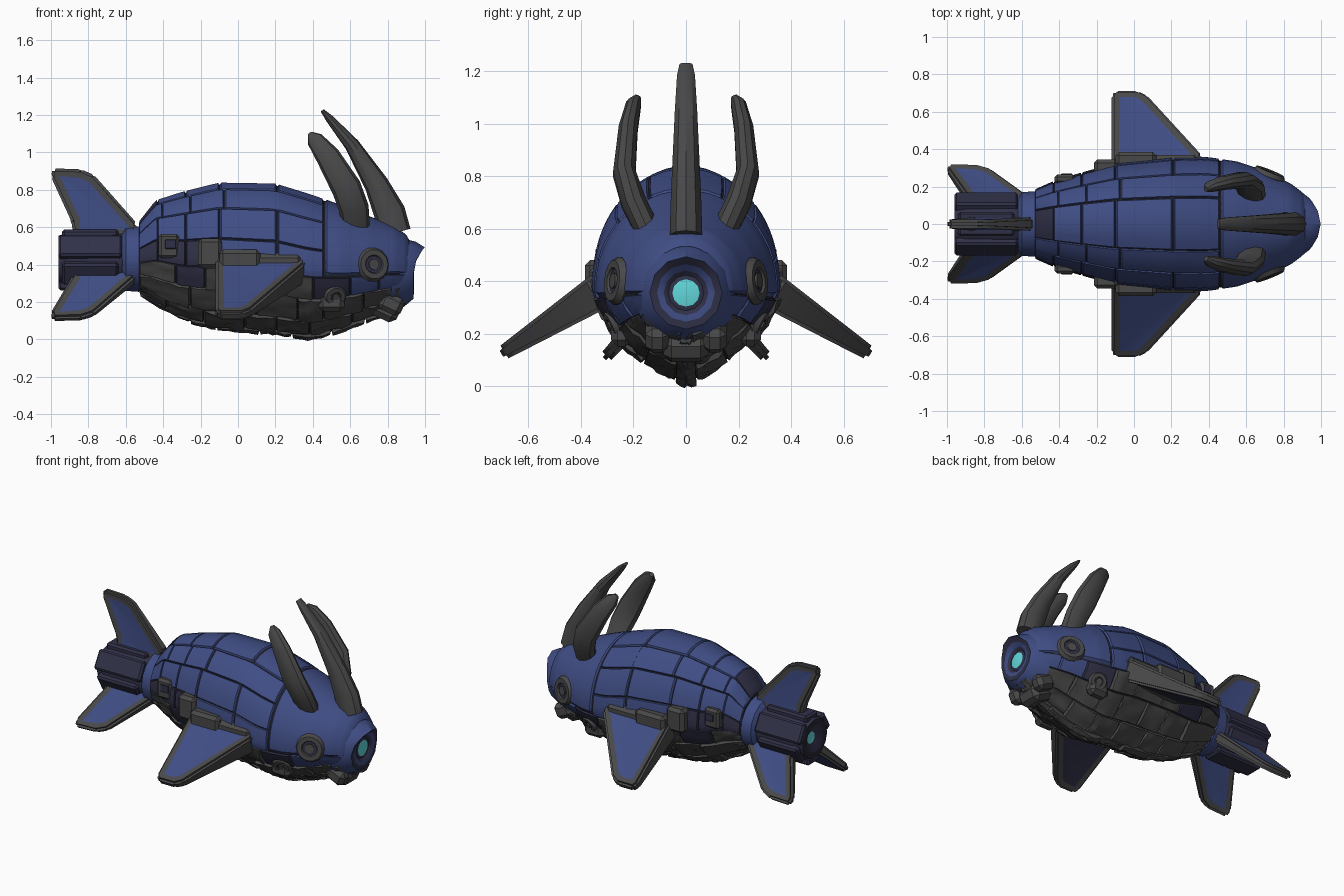
import bpy, bmesh, math, random
from mathutils import Vector, Matrix

random.seed(4)
if "Cube" in bpy.data.objects:
    bpy.data.objects.remove(bpy.data.objects["Cube"])


def material(name, rgb):
    m = bpy.data.materials.new(name)
    m.use_nodes = True
    m.diffuse_color = (*rgb, 1)
    m.node_tree.nodes["Principled BSDF"].inputs["Base Color"].default_value = (*rgb, 1)
    return m


MATS = [material("hull blue", (.05, .074, .23)), material("dark navy", (.03, .03, .065)),
        material("iron grey", (.066, .066, .067)), material("seam black", (.02, .02, .03)),
        material("glow cyan", (.12, .68, .7))]
BLUE, NAVY, GREY, SEAM, CYAN = range(5)
parts = []


def finish(name, bm, normals=True):
    if normals:
        bmesh.ops.recalc_face_normals(bm, faces=bm.faces)
    me = bpy.data.meshes.new(name)
    bm.to_mesh(me)
    bm.free()
    for m in MATS:
        me.materials.append(m)
    ob = bpy.data.objects.new(name, me)
    bpy.context.collection.objects.link(ob)
    parts.append(ob)
    return ob


def loft(name, rings, mats):
    """Skin closed rings; mats holds one colour per band plus the end cap."""
    bm = bmesh.new()
    rows = [[bm.verts.new(p) for p in r] for r in rings]
    n = len(rows[0])
    for k, (a, b) in enumerate(zip(rows, rows[1:])):
        for i in range(n):
            j = (i + 1) % n
            bm.faces.new((a[i], a[j], b[j], b[i])).material_index = mats[min(k, len(mats) - 1)]
    bm.faces.new(rows[0][::-1]).material_index = mats[0]
    bm.faces.new(rows[-1]).material_index = mats[-1]
    return finish(name, bm)


def lathe(name, profile, zc, mats, sides=12):
    """Profile points: x, radius, forward lean of the upper half."""
    rings = []
    for x, r, lean in profile:
        ring = []
        for i in range(sides):
            t = math.tau * i / sides
            ring.append((x + lean * max(0, math.sin(t)) ** 2, r * math.cos(t), zc + r * math.sin(t)))
        rings.append(ring)
    return loft(name, rings, mats)


def block(name, centre, size, mat, rot=None, bevel=.015):
    bm = bmesh.new()
    bmesh.ops.create_cube(bm, size=1)
    bmesh.ops.scale(bm, vec=size, verts=bm.verts)
    bmesh.ops.bevel(bm, geom=bm.edges[:], offset=bevel, segments=1, affect='EDGES')
    if rot:
        bm.transform(rot)
    bmesh.ops.translate(bm, vec=centre, verts=bm.verts)
    for f in bm.faces:
        f.material_index = mat
    return finish(name, bm)


# Hull shape: x, half width, top, bottom
STATIONS = [(-.53, .175, .62, .26), (-.44, .215, .735, .2), (-.3, .26, .78, .12), (-.1, .315, .83, .07),
            (.2, .345, .825, .04), (.38, .35, .77, .02), (.55, .325, .71, .06), (.7, .275, .65, .12),
            (.84, .205, .595, .17), (.94, .13, .52, .23)]


def hull(x, deg, off=0):
    for a, b in zip(STATIONS, STATIONS[1:]):
        if x <= b[0]:
            break
    f = (x - a[0]) / (b[0] - a[0])
    w, top, bot = (p + (q - p) * f for p, q in zip(a[1:], b[1:]))
    zc = bot + (top - bot) * .47
    c, s = math.cos(math.radians(deg)), math.sin(math.radians(deg))
    if s >= 0:
        y, z = w * c, zc + (top - zc) * s
    else:
        y = w * math.copysign(abs(c) ** 1.4, c)
        z = zc - (zc - bot) * abs(s) ** 1.4
    return Vector((x, y + off * c, z + off * s))


# Dark core that shows between the plates
core_x = [-.53 + 1.4 * i / 40 for i in range(41)]
loft("hull_core", [[hull(x, d) for d in range(0, 360, 6)] for x in core_x], [SEAM])


def plate(bm, x0, x1, d0, d1, mat, rough=0, n=7):
    us = [0, .035] + [.035 + .93 * i / (n - 2) for i in range(1, n - 2)] + [.965, 1]
    lift = .01 + random.uniform(-.3, 1) * rough
    grid = []
    for i, u in enumerate(us):
        row = []
        for j, v in enumerate(us):
            edge = i in (0, n) or j in (0, n)
            off = -.006 if edge else lift + random.uniform(-.5, .5) * rough
            row.append(bm.verts.new(hull(x0 + (x1 - x0) * u, d0 + (d1 - d0) * v, off)))
        grid.append(row)
    for i in range(n):
        for j in range(n):
            f = bm.faces.new((grid[i][j], grid[i + 1][j], grid[i + 1][j + 1], grid[i][j + 1]))
            f.material_index = mat
            f.normal_update()
            c = f.calc_center_median()
            if f.normal.dot(Vector((0, c.y, c.z - .41))) < 0:
                f.normal_flip()


# Armour plates on back and flanks
columns = [-.53, -.43, -.28, -.1, .21, .46]
bm = bmesh.new()
for x0, x1 in zip(columns, columns[1:]):
    plate(bm, x0, x1, 66, 114, NAVY if x1 < -.4 else BLUE)
    for d0, d1 in ((42, 66), (16, 42), (-12, 16)):
        shift = .025 if d0 == 42 and x1 < .4 else 0
        mat = NAVY if d0 < 0 and x1 < .1 else BLUE
        a = x0 + shift if x0 > -.5 else x0
        plate(bm, a, x1 + shift, d0, d1, mat)
        plate(bm, a, x1 + shift, 180 - d0, 180 - d1, mat)
finish("armour_plates", bm, False)

# One broad shell over the head
bm = bmesh.new()
plate(bm, .46, .915, -12, 192, BLUE, 0, 28)
finish("head_shell", bm, False)

# Rough rocky belly, with blue cheeks and navy flank patches along its upper edge
bm = bmesh.new()
bands = [-12, -34, -56, -78, -102, -124, -146, -168]
for k, (d0, d1) in enumerate(zip(bands, bands[1:])):
    cuts = [-.53] + [-.36 + .19 * i + .08 * (k % 2) + random.uniform(-.03, .03) for i in range(7)] + [.915]
    for x0, x1 in zip(cuts, cuts[1:]):
        mat = GREY
        if k in (0, len(bands) - 2):
            mat = BLUE if x1 > .7 else NAVY if x0 > .3 or -.4 < x0 < -.2 else GREY
        plate(bm, x0, x1, d0, d1, mat, .004 if mat != GREY else .015)
finish("belly_rocks", bm, False)

# Snout with glowing lamp, and chin
lathe("snout", [(.82, .2, 0), (.9, .168, .05), (.938, .138, .06), (.94, .11, .03), (.938, .085, 0), (.925, .068, 0),
                (.93, .052, 0)], .355, [BLUE, BLUE, NAVY, BLUE, NAVY, NAVY, CYAN])
tilt = Matrix.Rotation(math.radians(25), 4, 'Y')
block("chin", (.78, 0, .165), (.17, .17, .11), GREY, tilt, .03)
for s in (1, -1):
    block("jaw_plate", (.82, s * .11, .19), (.13, .09, .1), GREY, tilt, .025)


def horn(name, path):
    """Path points: x, y, z, depth radius, width radius."""
    rings = []
    pts = [Vector(p[:3]) for p in path]
    for i, p in enumerate(path):
        d = (pts[min(i + 1, len(pts) - 1)] - pts[max(i - 1, 0)]).normalized()
        deep = Vector((0, 1, 0)).cross(d).normalized()
        wide = d.cross(deep)
        rings.append([pts[i] + deep * p[3] * math.cos(t) + wide * p[4] * math.sin(t)
                      for t in (math.tau * k / 10 for k in range(10))])
    loft(name, rings, [GREY])


horn("centre_horn", [(.84, 0, .57, .085, .065), (.81, 0, .68, .085, .062), (.74, 0, .83, .065, .055),
                     (.61, 0, 1.04, .04, .045), (.49, 0, 1.18, .022, .036), (.45, 0, 1.225, .01, .026)])
for s in (1, -1):
    horn("side_horn", [(.63, s * .15, .6, .075, .05), (.62, s * .2, .7, .08, .05), (.58, s * .235, .81, .08, .045),
                       (.48, s * .22, .98, .065, .038), (.41, s * .2, 1.07, .045, .03),
                       (.385, s * .185, 1.1, .015, .015)])


def fin(name, profile, origin, span, thick, tip_thick, inset, faces):
    """Tapered slab from an outline of (x, span) points with inset side panels."""
    span = Vector(span).normalized()
    normal = Vector((0, -span.z, span.y))
    if normal.z < 0:
        normal.negate()
    far = max(p[1] for p in profile)
    bm = bmesh.new()
    sides = []
    for sign in (1, -1):
        vs = []
        for x, s in profile:
            h = sign * .5 * (thick + (tip_thick - thick) * max(s, 0) / far)
            vs.append(bm.verts.new(Vector(origin) + Vector((x, 0, 0)) + span * s + normal * h))
        sides.append(vs)
        bm.faces.new(vs)
    n = len(profile)
    for i in range(n):
        j = (i + 1) % n
        bm.faces.new((sides[0][i], sides[0][j], sides[1][j], sides[1][i]))
    bmesh.ops.recalc_face_normals(bm, faces=bm.faces)
    bmesh.ops.bevel(bm, geom=bm.edges[:], offset=.014, segments=2, affect='EDGES')
    for f in bm.faces:
        f.material_index = GREY
    big = sorted(bm.faces, key=lambda f: -f.calc_area())[:2]
    bmesh.ops.inset_individual(bm, faces=big, thickness=inset, depth=-.004)
    for f in big:
        f.material_index = faces[0] if f.normal.dot(normal) > 0 else faces[1]
    finish(name, bm)


# Side fins with their root housings
side_outline = [(-.12, -.06), (.35, -.06), (.36, .03), (.07, .43), (.02, .46), (-.1, .46), (-.12, .43)]
for s in (1, -1):
    fin("side_fin", side_outline, (0, s * .315, .37), (0, s * .8, -.51), .145, .055, .034, (BLUE, NAVY))
    block("fin_root", (.12, s * .315, .38), (.46, .11, .17), GREY, None, .03)
    block("fin_root_cap", (.01, s * .34, .425), (.22, .09, .11), GREY, None, .02)
    block("rear_flank_block", (-.15, s * .3, .46), (.13, .09, .16), GREY, None, .02)
    block("flank_vent", (-.37, s * .24, .5), (.11, .05, .13), GREY)
    block("vent_slot", (-.36, s * .264, .51), (.06, .012, .05), NAVY, None, .003)

# Tail neck, thruster and nozzle
lathe("tail_neck", [(-.5, .15, 0), (-.53, .175, 0), (-.6, .17, 0), (-.62, .14, 0)], .43, [BLUE], 16)
lathe("thruster", [(-.58, .13, 0), (-.64, .15, 0), (-.9, .148, 0), (-.96, .13, 0), (-.96, .09, 0), (-.93, .04, 0)],
      .425, [NAVY, NAVY, NAVY, SEAM, NAVY, CYAN])
for k in range(6):
    a = math.radians(60 * k + 30)
    block("thruster_slat", (-.79, .138 * math.cos(a), .425 + .138 * math.sin(a)),
          (.34 - .04 * (k % 2), .05, .13), NAVY, Matrix.Rotation(a, 4, 'X'), .012)

# Three tail fins around the thruster
tail_outline = [(-.55, .1), (-.54, .17), (-.77, .43), (-.84, .46), (-.99, .465), (-1, .42), (-.89, .18), (-.88, .1)]
for name, deg in (("top_tail_fin", 0), ("left_tail_fin", 138), ("right_tail_fin", -138)):
    a = math.radians(deg)
    fin(name, tail_outline, (0, 0, .45), (0, math.sin(a), math.cos(a)), .085, .045, .032, (BLUE, BLUE))


def socket(name, centre, facing, major, minor, mat):
    """Grey ring with a recessed disc and a small stud."""
    q = Vector(facing).to_track_quat('Z', 'Y')
    bpy.ops.mesh.primitive_torus_add(major_segments=14, minor_segments=6, major_radius=major,
                                     minor_radius=minor, location=centre, rotation=q.to_euler())
    ring = bpy.context.object
    ring.name = name
    ring.data.materials.append(MATS[GREY])
    parts.append(ring)
    for label, r, d, m in (("_disc", major, .03, mat), ("_stud", major * .45, .045, GREY)):
        bm = bmesh.new()
        bmesh.ops.create_cone(bm, cap_ends=True, segments=14, radius1=r, radius2=r, depth=d)
        bm.transform(Matrix.Translation(centre) @ q.to_matrix().to_4x4())
        for f in bm.faces:
            f.material_index = m
        finish(name + label, bm)


# Eyes and lower pods
for s in (1, -1):
    socket("eye", (.72, s * .26, .4), (.4, s, .1), .065, .028, NAVY)
    socket("pod", (.52, s * .275, .235), (.25, s, -.45), .04, .022, SEAM)
    block("pod_base", (.5, s * .245, .2), (.14, .08, .1), GREY, None, .025)

# Smooth the curves, keep hard edges
bpy.ops.object.select_all(action='DESELECT')
for ob in parts:
    ob.select_set(True)
bpy.context.view_layer.objects.active = parts[0]
bpy.ops.object.shade_smooth_by_angle(angle=math.radians(32))
